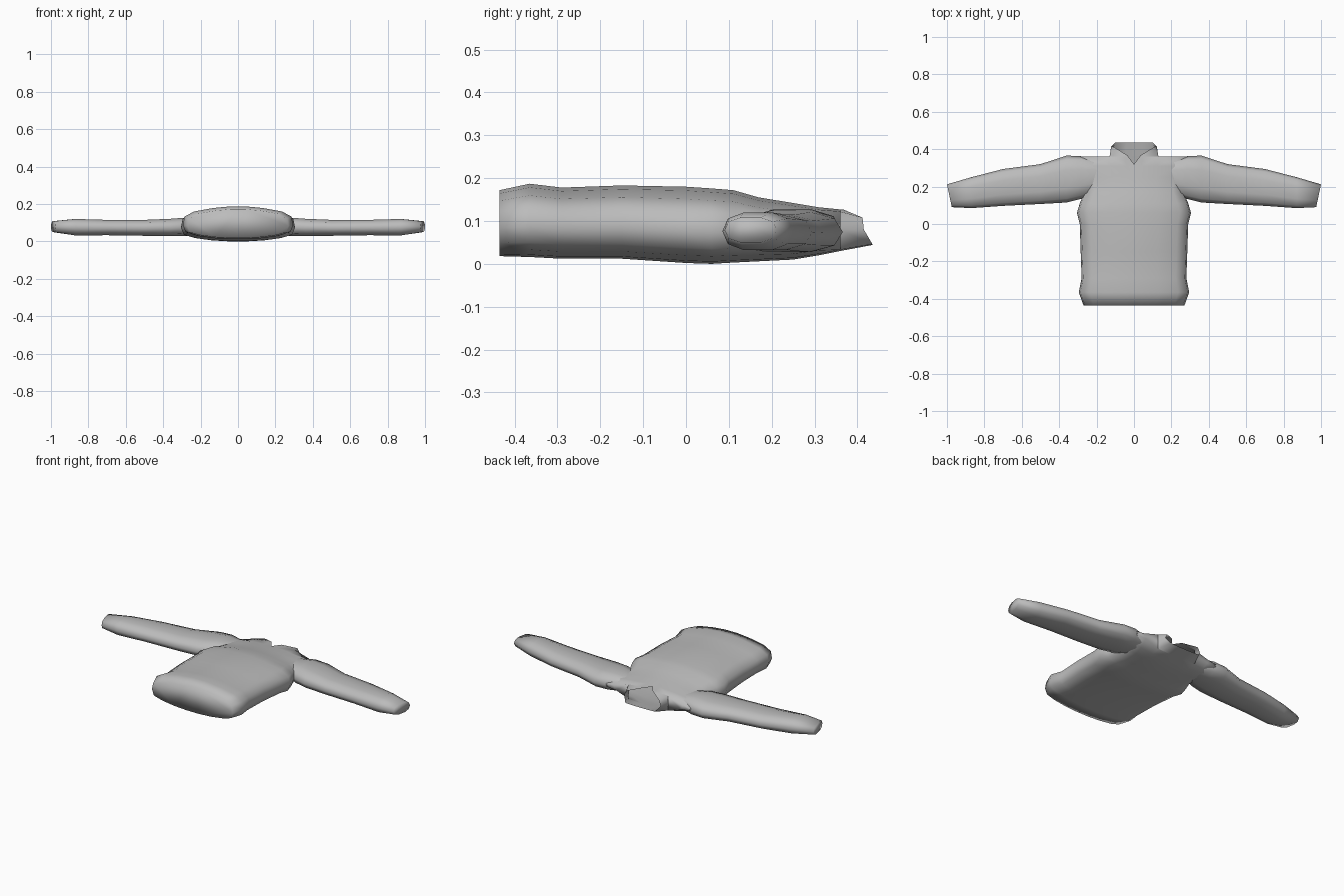
import bpy
import math

cube = bpy.data.objects.get("Cube")
if cube:
    bpy.data.objects.remove(cube, do_unlink=True)

grey = bpy.data.materials.new("grey cloth")
grey.use_nodes = True
colour = (0.5, 0.5, 0.5, 1)
grey.diffuse_color = colour
grey.node_tree.nodes["Principled BSDF"].inputs["Base Color"].default_value = colour


def loft(rings, closed):
    """Join equal rings of points into vertices and quads."""
    n = len(rings[0])
    verts = [p for ring in rings for p in ring]
    faces = []
    for r in range(len(rings) - 1):
        for i in range(n if closed else n - 1):
            j = (i + 1) % n
            faces.append((r * n + i, r * n + j, (r + 1) * n + j, (r + 1) * n + i))
    return verts, faces


def add_part(name, verts, faces):
    """Make a smooth half part and mirror it across x."""
    mesh = bpy.data.meshes.new(name)
    mesh.from_pydata(verts, [], faces)
    mesh.materials.append(grey)
    mesh.shade_smooth()
    obj = bpy.data.objects.new(name, mesh)
    bpy.context.collection.objects.link(obj)
    mirror = obj.modifiers.new("mirror", "MIRROR")
    mirror.use_axis[0] = True
    mirror.merge_threshold = 0.001
    return obj


# Torso cross-section: width and height fractions, top centre to bottom centre
section = [(0, 1), (.15, 1), (.45, .95), (.8, .84), (.97, .68), (1, .42),
           (.95, .2), (.75, .1), (.45, .03), (.15, 0), (0, 0)]
# Torso stations: y, half width, bottom, top
stations = [(-.435, .27, .018, .172), (-.365, .295, .016, .187),
            (-.29, .28, .012, .178), (-.15, .285, .012, .183),
            (0, .29, .002, .18), (.06, .305, 0, .176), (.11, .29, .003, .172),
            (.17, .265, .006, .155), (.25, .265, .01, .142), (.31, .28, .02, .132)]
rings = [[(f * w, y, lo + h * (hi - lo)) for f, h in section]
         for y, w, lo, hi in stations]

# Shoulder ring: thin at the seams, full height and notched at the neck
shoulder = []
for i, (f, h) in enumerate(section):
    z = .03 + h * .097
    if f > .45:
        z = .08 + (z - .08) * .4
    shoulder.append((f * .29, .32 if i == 0 else .36, z))
rings.append(shoulder)

verts, faces = loft(rings, False)
n = len(section)
b = n * (len(rings) - 1)
faces.append(tuple(reversed(range(n))))
faces += [(b + 2, b + 3, b + 7, b + 8), (b + 3, b + 4, b + 6, b + 7),
          (b + 4, b + 5, b + 6)]
add_part("shirt_torso", verts, faces)

# Open collar with a notch at the front
base = shoulder[:3] + [(.13, .36, .08)] + shoulder[8:]
rim = [(0, .32, .127), (.035, .367, .127), (.108, .412, .108), (.122, .415, .08),
       (.1, .435, .046), (.04, .435, .044), (0, .435, .044)]
add_part("collar", *loft([base, rim], False))

# Sleeves: x, y range, z range, tilt of the cuff
sleeve = [(.2, .17, .34, .035, .12), (.28, .135, .362, .028, .127),
          (.36, .115, .366, .028, .121), (.5, .107, .32, .03, .115),
          (.7, .097, .294, .033, .115), (.87, .085, .25, .032, .12),
          (.987, .09, .212, .05, .108)]
sides = 10
rings = []
for x, y0, y1, z0, z1 in sleeve:
    ring = []
    for k in range(sides):
        t = 2 * math.pi * k / sides
        c, s = math.cos(t), math.sin(t) / math.sin(.4 * math.pi)
        c = math.copysign(abs(c) ** .8, c)
        s = math.copysign(abs(s) ** .8, s)
        tilt = .013 * c if x > .9 else 0
        ring.append((x + tilt, (y0 + y1) / 2 + c * (y1 - y0) / 2,
                     (z0 + z1) / 2 + s * (z1 - z0) / 2))
    rings.append(ring)
verts, faces = loft(rings, True)
last = len(verts) - sides
faces.append(tuple(range(last, last + sides)))
add_part("sleeves", verts, faces)
